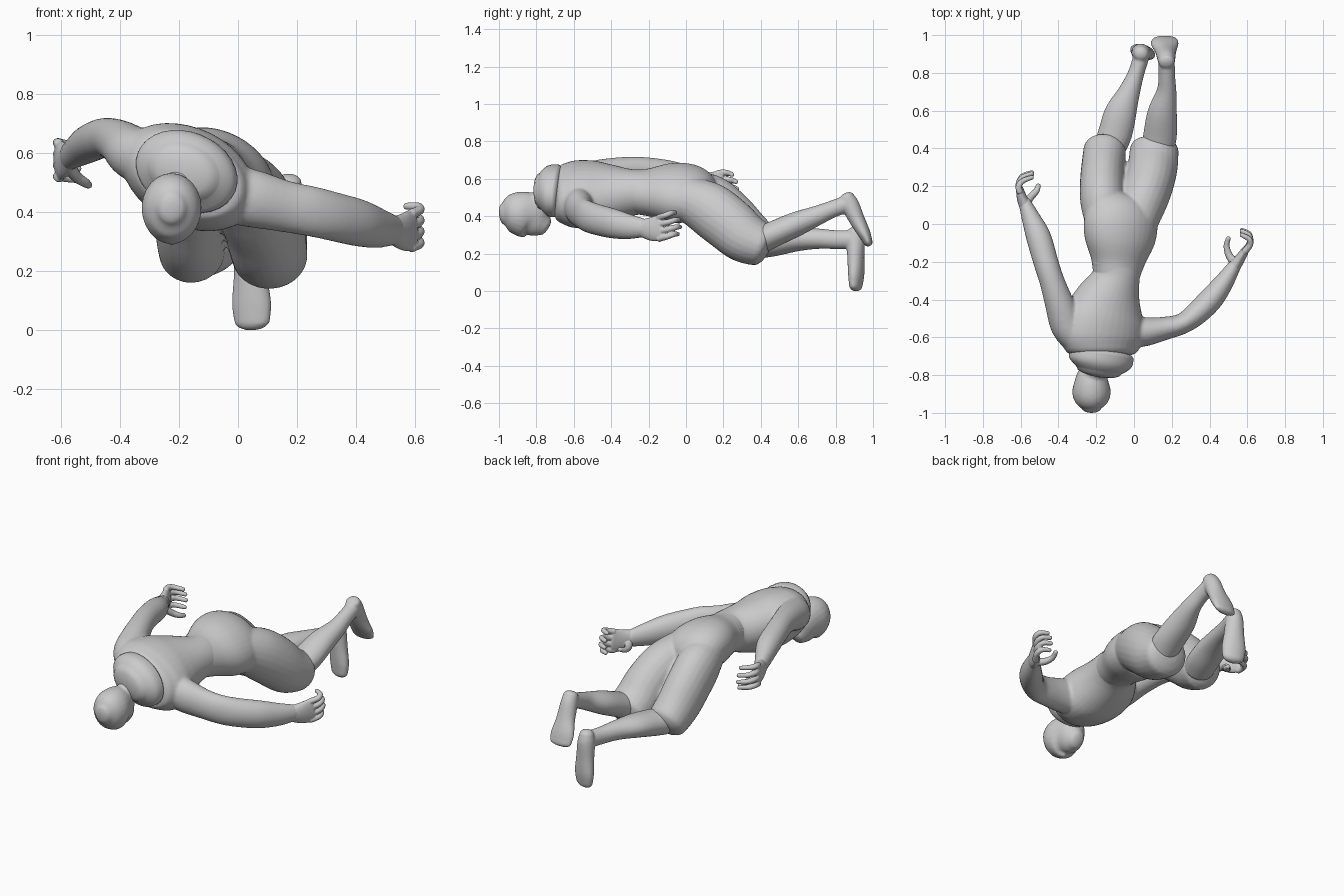
import bpy, bmesh
from math import sin, cos, pi, radians
from mathutils import Vector


def spline(rows, steps):
    # Catmull-Rom through rows of (x, y, z, half width, half depth)
    out = []
    for i in range(len(rows) - 1):
        p0, p1, p2, p3 = (rows[max(0, min(len(rows) - 1, i + k))] for k in (-1, 0, 1, 2))
        for s in range(steps):
            t = s / steps
            out.append([0.5 * (2 * b + (c - a) * t + (2 * a - 5 * b + 4 * c - d) * t * t
                               + (3 * b - a - 3 * c + d) * t ** 3)
                        for a, b, c, d in zip(p0, p1, p2, p3)])
    out.append(list(rows[-1]))
    return out


def loft(name, rows, roll=0, up=(0, 0, 1), dome=0.03, steps=5, sides=24):
    # Elliptical rings swept along a path, with rounded ends
    pts = spline(rows, steps)
    cen = [Vector(p[:3]) for p in pts]
    rings = []
    for i, p in enumerate(pts):
        t = (cen[min(i + 1, len(cen) - 1)] - cen[max(i - 1, 0)]).normalized()
        u = t.cross(Vector(up)).normalized()
        v = u.cross(t)
        r = radians(roll)
        u, v = u * cos(r) + v * sin(r), v * cos(r) - u * sin(r)
        rings.append((cen[i], t, u * p[3], v * p[4]))

    def cap(ring, sign):
        c, t, u, v = ring
        return [(c + t * sign * dome * sin(a), t, u * cos(a), v * cos(a))
                for a in (pi / 8, pi / 4, pi * 3 / 8)]
    first, last = rings[0], rings[-1]
    rings = cap(first, -1)[::-1] + rings + cap(last, 1)
    bm = bmesh.new()
    loops = [[bm.verts.new(c + u * cos(2 * pi * k / sides) + v * sin(2 * pi * k / sides))
              for k in range(sides)] for c, t, u, v in rings]
    for a, b in zip(loops, loops[1:]):
        for k in range(sides):
            j = (k + 1) % sides
            bm.faces.new((a[k], a[j], b[j], b[k]))
    for ring, loop, sign in ((first, loops[0], -1), (last, loops[-1], 1)):
        pole = bm.verts.new(ring[0] + ring[1] * sign * dome)
        for k in range(sides):
            bm.faces.new((loop[k], loop[(k + 1) % sides], pole))
    bmesh.ops.recalc_face_normals(bm, faces=bm.faces)
    me = bpy.data.meshes.new(name)
    bm.to_mesh(me)
    bm.free()
    for f in me.polygons:
        f.use_smooth = True
    ob = bpy.data.objects.new(name, me)
    bpy.context.collection.objects.link(ob)
    return ob


def fuse(name, parts, voxel, smooth):
    # Join overlapping lofts into one continuous skin
    bpy.ops.object.select_all(action='DESELECT')
    for p in parts:
        p.select_set(True)
    bpy.context.view_layer.objects.active = parts[0]
    bpy.ops.object.join()
    ob = parts[0]
    ob.name = name
    m = ob.modifiers.new("skin", 'REMESH')
    m.mode, m.voxel_size, m.use_smooth_shade = 'VOXEL', voxel, True
    s = ob.modifiers.new("soften", 'SMOOTH')
    s.factor, s.iterations = 0.5, smooth


# Head, face turned down
head = loft("head", [(-.225, -.978, .413, .05, .058), (-.225, -.945, .415, .086, .099),
                     (-.225, -.89, .413, .102, .119), (-.225, -.83, .40, .088, .119),
                     (-.222, -.785, .365, .066, .085), (-.22, -.755, .345, .045, .055)], dome=.022)
nose = loft("nose", [(-.225, -.90, .315, .008, .01), (-.224, -.868, .297, .013, .013)],
            dome=.01, sides=12)
neck = loft("neck", [(-.222, -.84, .435, .058, .058), (-.205, -.77, .485, .058, .062),
                     (-.19, -.70, .52, .08, .08)])
fuse("head", [head, nose, neck], .008, 5)

# Shoulder yoke, torso and arms, rolled so the right shoulder hangs lower
loft("shoulder_yoke", [(-.185, -.775, .535, .125, .095), (-.178, -.735, .537, .172, .13),
                       (-.172, -.69, .535, .178, .134)], roll=-22, dome=.036, sides=32)
torso = loft("torso", [(-.17, -.67, .525, .205, .14), (-.17, -.60, .52, .24, .16),
                       (-.16, -.50, .516, .232, .165), (-.135, -.40, .52, .186, .148),
                       (-.095, -.28, .528, .128, .122), (-.09, -.20, .53, .14, .118)],
             roll=-27, dome=.04, sides=36)
left_arm = loft("left_arm", [(-.31, -.59, .58, .09, .095), (-.355, -.53, .60, .09, .09),
                             (-.395, -.42, .632, .077, .077), (-.435, -.30, .65, .066, .068),
                             (-.467, -.20, .647, .066, .067), (-.505, -.07, .63, .066, .064),
                             (-.545, .03, .605, .05, .054), (-.577, .11, .583, .034, .045)])
right_arm = loft("right_arm", [(-.02, -.57, .46, .085, .10), (.06, -.57, .442, .077, .097),
                               (.16, -.553, .418, .062, .087), (.255, -.528, .40, .055, .085),
                               (.33, -.475, .382, .062, .083), (.41, -.395, .362, .064, .08),
                               (.475, -.31, .345, .052, .068), (.53, -.225, .337, .036, .05)])
fuse("upper_body", [torso, left_arm, right_arm], .009, 3)

# Trousers: hips with thighs ending bluntly at the bent knees
hips = loft("hips", [(-.095, -.28, .53, .125, .115), (-.085, -.20, .528, .148, .122),
                     (-.075, -.09, .527, .195, .145), (-.07, .01, .518, .205, .148),
                     (-.07, .07, .49, .175, .13), (-.07, .105, .46, .11, .08)],
            roll=-27, dome=.02, sides=36)
left_thigh = loft("left_thigh", [(-.15, .01, .54, .108, .11), (-.165, .12, .485, .119, .142),
                                 (-.168, .22, .405, .118, .143), (-.163, .31, .32, .115, .134),
                                 (-.155, .395, .258, .112, .115)], dome=.06)
right_thigh = loft("right_thigh", [(.005, .01, .495, .118, .12), (.045, .12, .44, .13, .145),
                                   (.08, .22, .365, .132, .147), (.10, .31, .29, .132, .138),
                                   (.108, .40, .247, .128, .118)], dome=.055)
fuse("trousers", [hips, left_thigh, right_thigh], .009, 4)

# Lower legs and feet (heel to toe, soles facing back)
left_shin = loft("left_shin", [(-.13, .40, .25, .085, .075), (-.10, .48, .26, .09, .072),
                               (-.07, .59, .277, .084, .065), (-.025, .70, .28, .058, .055),
                               (.012, .80, .275, .043, .05), (.04, .89, .275, .043, .05)])
right_shin = loft("right_shin", [(.125, .39, .27, .085, .075), (.138, .47, .305, .089, .07),
                                 (.15, .59, .358, .078, .066), (.172, .70, .403, .053, .053),
                                 (.174, .78, .437, .044, .046), (.172, .86, .465, .044, .046)])
left_foot = loft("left_foot", [(.037, .902, .312, .042, .041), (.037, .905, .27, .05, .049),
                               (.042, .908, .18, .058, .044), (.046, .91, .09, .069, .04),
                               (.048, .908, .03, .063, .032)], roll=-18, up=(0, 1, 0), dome=.032)
right_foot = loft("right_foot", [(.173, .857, .503, .042, .04), (.171, .878, .46, .048, .048),
                                 (.168, .915, .38, .056, .042), (.163, .952, .31, .073, .034),
                                 (.163, .974, .26, .069, .024)], up=(0, 1, 0), dome=.022)
fuse("left_lower_leg", [left_shin, left_foot], .007, 3)
fuse("right_lower_leg", [right_shin, right_foot], .007, 3)

# Hands: flat palm, four curled fingers and a thumb
left = [loft("left_palm", [(-.572, .09, .587, .034, .044), (-.592, .135, .577, .028, .062),
                           (-.605, .185, .572, .02, .07)], dome=.015),
        loft("left_thumb", [(-.572, .11, .55, .024, .022), (-.545, .145, .517, .02, .019),
                            (-.517, .175, .498, .017, .016), (-.506, .205, .49, .013, .012)],
             dome=.009, sides=12)]
right = [loft("right_palm", [(.525, -.235, .337, .034, .048), (.56, -.185, .332, .028, .064),
                             (.592, -.135, .338, .02, .072)], dome=.015),
         loft("right_thumb", [(.535, -.21, .315, .024, .022), (.503, -.165, .312, .02, .02),
                              (.49, -.115, .318, .016, .016), (.50, -.075, .333, .013, .012)],
              dome=.009, sides=12)]
for i in range(4):
    reach = (-.02, 0, .006, -.006)[i]
    z = .63 - .038 * i
    left.append(loft("left_finger", [
        (-.605, .17, z, .018, .017), (-.61, .21 + reach / 2, z + .004, .017, .016),
        (-.59, .247 + reach, z, .015, .015), (-.54, .267 + reach, z - .008, .012, .012)],
        dome=.01, sides=12))
    z = .393 - .038 * i
    right.append(loft("right_finger", [
        (.587, -.145, z, .018, .017), (.614, -.10 + reach / 2, z + .012, .017, .016),
        (.609, -.06 + reach, z + .024, .015, .015), (.57, -.038 + reach, z + .026, .012, .012)],
        dome=.01, sides=12))
fuse("left_hand", left, .004, 2)
fuse("right_hand", right, .004, 2)
